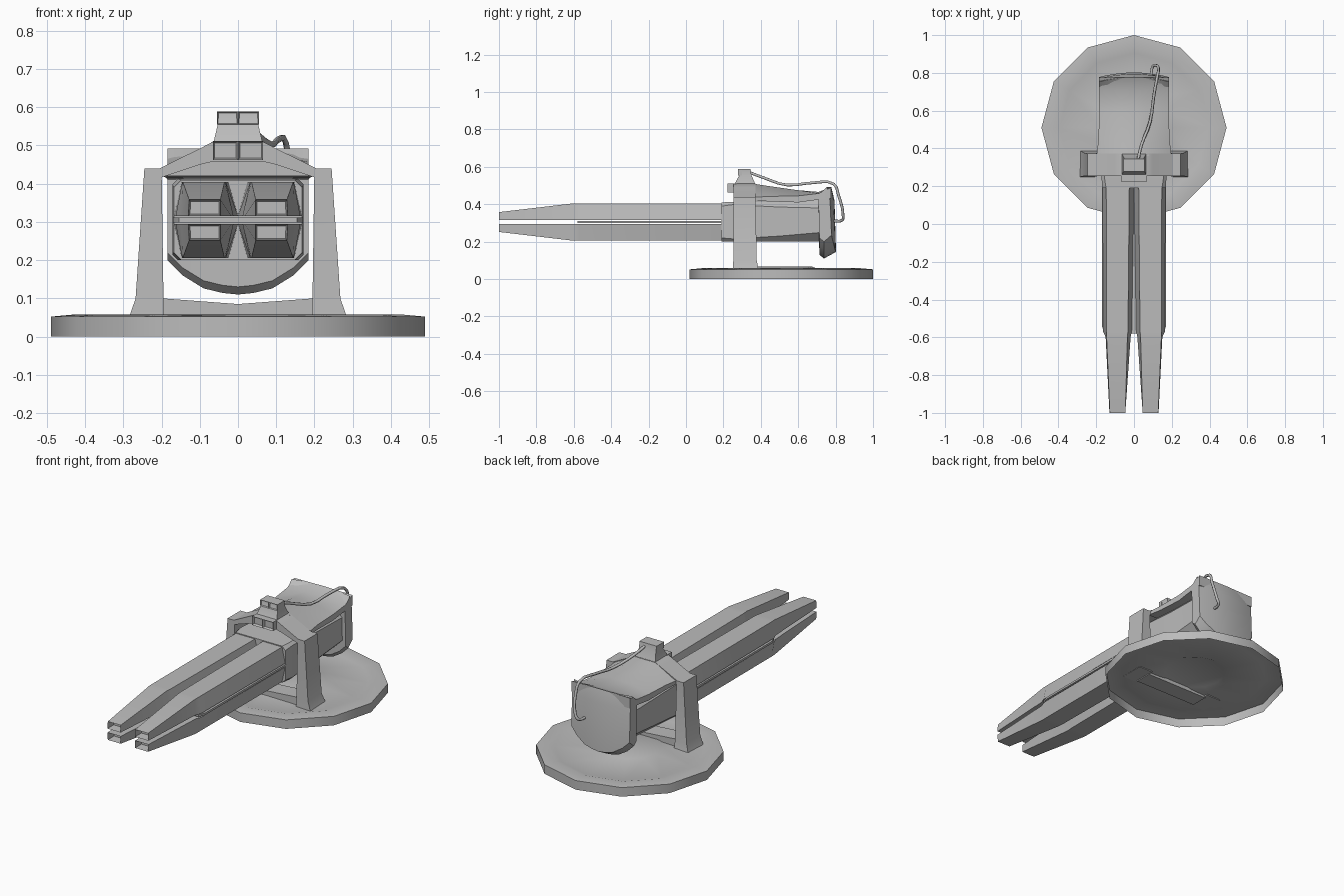
import bpy, bmesh, math
from mathutils import Vector

cube = bpy.data.objects.get("Cube")
if cube:
    bpy.data.objects.remove(cube, do_unlink=True)

grey = bpy.data.materials.new("plain_grey")
grey.use_nodes = True
COLOUR = (0.5, 0.5, 0.5, 1)
grey.diffuse_color = COLOUR
grey.node_tree.nodes["Principled BSDF"].inputs["Base Color"].default_value = COLOUR


def finish(name, bm, angle=35):
    bmesh.ops.recalc_face_normals(bm, faces=bm.faces)
    mesh = bpy.data.meshes.new(name)
    bm.to_mesh(mesh)
    bm.free()
    obj = bpy.data.objects.new(name, mesh)
    bpy.context.collection.objects.link(obj)
    mesh.materials.append(grey)
    bpy.ops.object.select_all(action="DESELECT")
    obj.select_set(True)
    bpy.context.view_layer.objects.active = obj
    bpy.ops.object.shade_smooth_by_angle(angle=math.radians(angle))
    return obj


def loft(name, sections, recess=None, angle=35):
    """Skin a closed solid through matching loops; recess = (border, depth) on front."""
    bm = bmesh.new()
    rings = [[bm.verts.new(p) for p in s] for s in sections]
    n = len(rings[0])
    for a, b in zip(rings, rings[1:]):
        for i in range(n):
            j = (i + 1) % n
            bm.faces.new((a[i], a[j], b[j], b[i]))
    bm.faces.new(rings[0])
    bm.faces.new(rings[-1])
    bmesh.ops.recalc_face_normals(bm, faces=bm.faces)
    if recess:
        front = [f for f in bm.faces if f.normal.y < -0.9]
        bmesh.ops.inset_individual(bm, faces=front, thickness=recess[0])
        bmesh.ops.translate(bm, verts=list({v for f in front for v in f.verts}),
                            vec=(0, recess[1], 0))
    return finish(name, bm, angle)


def rect_xy(x0, x1, y0, y1, z):
    return [(x0, y0, z), (x1, y0, z), (x1, y1, z), (x0, y1, z)]


def rect_xz(x0, x1, z0, z1, y):
    return [(x0, y, z0), (x1, y, z0), (x1, y, z1), (x0, y, z1)]


def rect_yz(y0, y1, z0, z1, x):
    return [(x, y0, z0), (x, y1, z0), (x, y1, z1), (x, y0, z1)]


# Round base: twelve-sided shell, open below
bm = bmesh.new()
profile = [(0.49, 0), (0.49, 0.052), (0.425, 0.058), (0.395, 0.05),
           (0.18, 0.06), (0.165, 0.066)]
rings = []
for r, z in profile:
    rings.append([bm.verts.new((r * math.cos(k * math.tau / 12),
                                0.51 + r * math.sin(k * math.tau / 12), z))
                  for k in range(12)])
for a, b in zip(rings, rings[1:]):
    for k in range(12):
        m = (k + 1) % 12
        bm.faces.new((a[k], a[m], b[m], b[k]))
bm.faces.new(rings[-1])
finish("base_disc", bm, 40)

# Support columns with flared feet
for s, side in ((1, "left"), (-1, "right")):
    loft("column_" + side, [
        rect_xy(s * 0.195, s * 0.285, 0.25, 0.388, 0.05),
        rect_xy(s * 0.195, s * 0.268, 0.253, 0.378, 0.1),
        rect_xy(s * 0.2, s * 0.245, 0.255, 0.372, 0.44)])

# Bar joining the feet
loft("lower_crossbar", [rect_yz(0.265, 0.365, 0.045, z, x)
                        for x, z in ((-0.2, 0.1), (0, 0.085), (0.2, 0.1))])

# Arched bridge between the column tops
loft("upper_bridge", [rect_yz(0.255, 0.372, z0, z1, x) for x, z0, z1 in (
    (-0.205, 0.415, 0.44), (-0.1, 0.45, 0.492), (-0.065, 0.458, 0.51),
    (0.065, 0.458, 0.51), (0.1, 0.45, 0.492), (0.205, 0.415, 0.44))])

# Sight tower with paired recessed optics
loft("sight_tower", [
    rect_xy(-0.066, 0.066, 0.255, 0.374, 0.5),
    rect_xy(-0.053, 0.053, 0.285, 0.35, 0.555),
    rect_xy(-0.055, 0.055, 0.29, 0.345, 0.589)])
for s, side in ((1, "left"), (-1, "right")):
    loft("upper_optic_" + side, [rect_xz(0, s * 0.055, 0.555, 0.589, y)
                                 for y in (0.278, 0.3)], (0.006, 0.012))
    loft("lower_optic_" + side, [rect_xz(0, s * 0.066, 0.462, 0.512, y)
                                 for y in (0.222, 0.27)], (0.007, 0.015))

# Four tapering barrels, mirrored left-right and about the middle height
MID = 0.305
barrel = [(-1.0, 0.046, 0.128, 0.046, 0.13, 0.053),
          (-0.6, 0.035, 0.145, 0.018, 0.15, 0.1),
          (-0.57, 0.032, 0.146, 0.012, 0.163, 0.1),
          (0.2, 0.025, 0.147, 0.0, 0.167, 0.1)]
for s, side in ((1, "left"), (-1, "right")):
    for v, level in ((1, "upper"), (-1, "lower")):
        loft("barrel_%s_%s" % (level, side), [
            [(s * bi, y, MID + v * 0.011), (s * bo, y, MID + v * 0.011),
             (s * to, y, MID + v * h), (s * ti, y, MID + v * h)]
            for y, ti, to, bi, bo, h in barrel], (0.006, 0.05))

# Thin plate between the barrel pairs
loft("divider_plate", [rect_xz(-x, x, MID - 0.006, MID + 0.006, y)
                       for y, x in ((-0.58, 0.155), (-0.54, 0.17), (0.2, 0.17))])

# Receiver behind the barrels
loft("receiver", [
    [(-w, y, z0 + c), (-w + c, y, z0), (w - c, y, z0), (w, y, z0 + c),
     (w, y, z1 - c), (w - c, y, z1), (-w + c, y, z1), (-w, y, z1 - c)]
    for y, w, z0, z1, c in ((0.19, 0.168, 0.2, 0.41, 0.02),
                            (0.25, 0.172, 0.2, 0.413, 0.015),
                            (0.5, 0.165, 0.2, 0.415, 0.03),
                            (0.73, 0.165, 0.2, 0.43, 0.05))])

# Saddle-shaped top shroud
shroud = []
for y, wide, low, edge, top in ((0.36, 0.198, 0.42, 0.438, 0.51),
                                (0.45, 0.188, 0.415, 0.442, 0.496),
                                (0.6, 0.184, 0.41, 0.445, 0.475),
                                (0.71, 0.185, 0.425, 0.458, 0.466),
                                (0.775, 0.185, 0.43, 0.49, 0.492)):
    shroud.append([(-wide, y, low), (-wide, y, edge), (-0.066, y, top),
                   (0.066, y, top), (wide, y, edge), (wide, y, low)])
loft("top_shroud", shroud, angle=45)

# Rear cover with rounded lower edge and bulging back
cover = []
half = [(0.185, 0.2), (0.145, 0.16), (0.09, 0.126), (0.04, 0.114)]
for x, zb in [(-x, z) for x, z in half] + [(0, 0.11)] + half[::-1]:
    back = 0.802 - 0.024 * (x / 0.185) ** 2
    cover.append([(x, 0.708, 0.45), (x, back - 0.025, 0.492), (x, back - 0.008, 0.42),
                  (x, back, zb + 0.035), (x, 0.738, zb), (x, 0.713, zb + 0.02)])
loft("rear_cover", cover, angle=40)

# Cable from the tower to the rear cover
curve = bpy.data.curves.new("cable", "CURVE")
curve.dimensions = "3D"
curve.bevel_depth = 0.008
curve.bevel_resolution = 1
curve.resolution_u = 3
curve.use_fill_caps = True
path = [(0.02, 0.335, 0.572), (0.04, 0.42, 0.54), (0.085, 0.54, 0.503),
        (0.105, 0.68, 0.515), (0.125, 0.79, 0.508), (0.13, 0.815, 0.45),
        (0.115, 0.84, 0.34), (0.1, 0.835, 0.315), (0.09, 0.785, 0.31)]
spline = curve.splines.new("BEZIER")
spline.bezier_points.add(len(path) - 1)
for point, co in zip(spline.bezier_points, path):
    point.co = Vector(co)
    point.handle_left_type = point.handle_right_type = "AUTO"
curve.materials.append(grey)
cable = bpy.data.objects.new("cable", curve)
bpy.context.collection.objects.link(cable)
